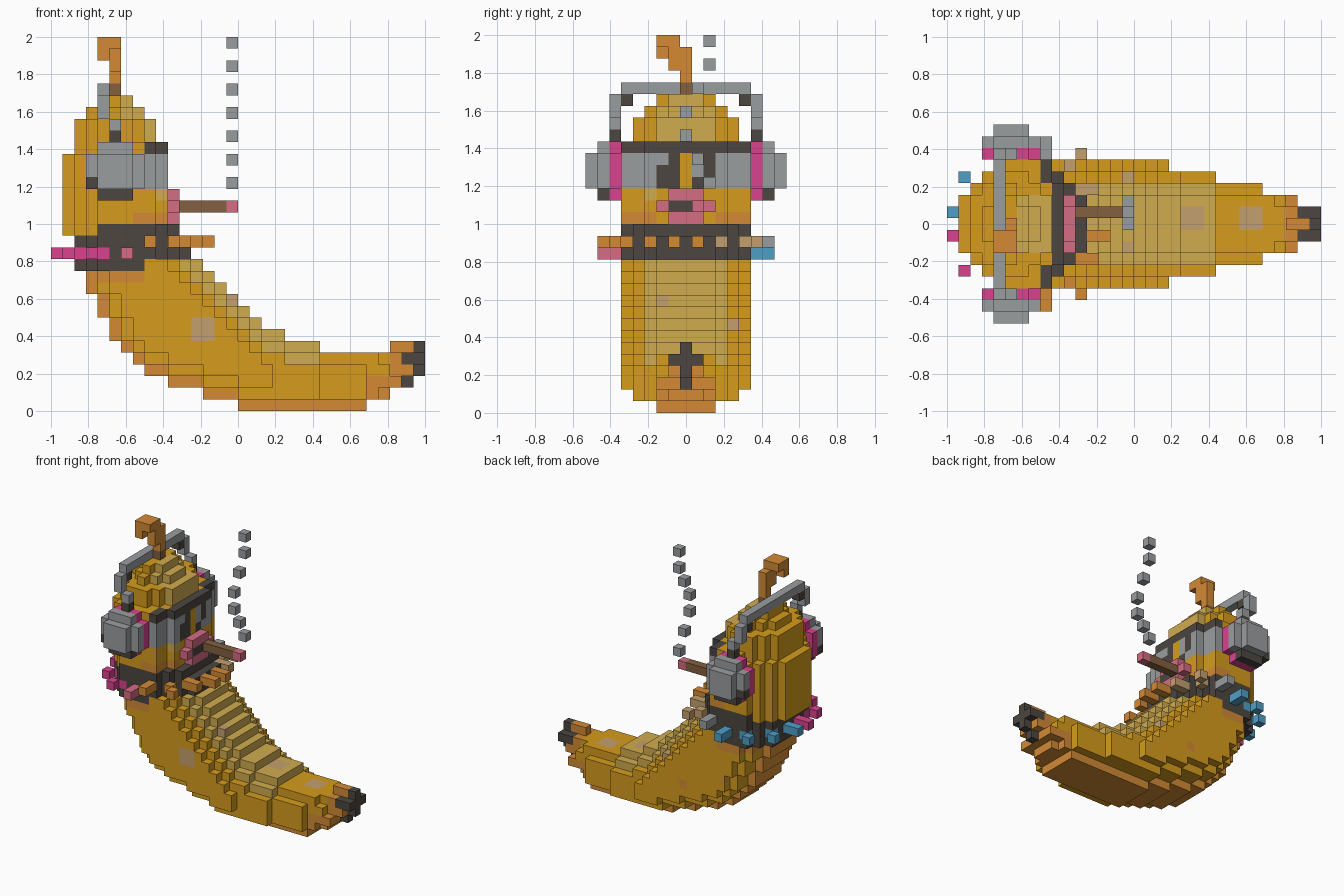
import bpy
import bmesh
from mathutils import Vector

old = bpy.data.objects.get("Cube")
if old:
    bpy.data.objects.remove(old, do_unlink=True)

CELL = 1 / 16
PALETTE = {
    "yellow": "D69C1D", "cream": "D1AC4F", "orange": "D38A35", "spot": "C4A06E",
    "dark": "4C4640", "grey": "9A9D9F", "pink": "DA428F", "rose": "D56C84",
    "blue": "4F9FC6", "brown": "83603F",
}
NAMES = list(PALETTE)


def make_material(name, code):
    rgb = []
    for n in range(3):
        c = int(code[2 * n:2 * n + 2], 16) / 255
        rgb.append(((c + 0.055) / 1.055) ** 2.4)
    mat = bpy.data.materials.new(name)
    mat.use_nodes = True
    mat.diffuse_color = (*rgb, 1)
    bsdf = mat.node_tree.nodes["Principled BSDF"]
    bsdf.inputs["Base Color"].default_value = (*rgb, 1)
    bsdf.inputs["Roughness"].default_value = 0.9
    return mat


MATERIALS = [make_material(n, c) for n, c in PALETTE.items()]
grid = {}  # (x, y, z) block -> (part, colour)


def fill(part, colour, xs, ys, zs):
    """Fill a box of blocks; each range includes both ends."""
    for x in range(xs[0], xs[-1] + 1):
        for y in range(ys[0], ys[-1] + 1):
            for z in range(zs[0], zs[-1] + 1):
                grid[x, y, z] = (part, colour)


# Side outline of the fruit: start and end of each row, from the ground up
ROWS = [(16, 27), (13, 29), (10, 31), (8, 32), (7, 32), (6, 23), (5, 20), (5, 18),
        (4, 17), (4, 16), (3, 15), (3, 14), (2, 13), (2, 12), (2, 12), (1, 11)]
ROWS += [(1, 10)] * 6 + [(2, 10), (2, 9), (2, 9), (3, 8), (4, 7)]
outline = {(x, z) for z, (a, b) in enumerate(ROWS) for x in range(a, b)}
outline |= {(x, 5) for x in (29, 30, 31)}


def depth(x, z, s):
    """Blocks to the inner (s=1, up and right) or outer (s=-1) edge."""
    n = 1
    while all((x + s * a, z + s * (n - a)) in outline for a in range(n + 1)):
        n += 1
    return n - 1


def is_collar(x, z):
    return z in (13, 14) or (z == 12 and x < 8) or (z == 15 and x > 3)


def half_width(x, z):
    if is_collar(x, z):
        return min(5, 1 + x, 13 - x)
    if z > 14:  # rounded head
        left, right = x - ROWS[z][0], ROWS[z][1] - 1 - x
        if z > 24:
            return min(28 - z, 1 + left, 1 + right)
        if z > 22:
            return min(4, 2 + left, 2 + right)
        return min(5, 2 + left, 3 + 2 * right)
    if x > 27:  # tapered tip
        if z == 5 or (x == 31 and z != 4) or (x == 30 and z == 2):
            return 0
        return 2 if x < 30 and z in (2, 3) and not (x == 29 and z == 3) else 1
    w = min(5, 2 + depth(x, z, 1), 2 + 2 * depth(x, z, -1))
    for limit, cap in ((27, 2), (23, 3), (19, 4)):
        if x >= limit:
            return min(w, cap)
    return w


def fruit_colour(x, y, z):
    if x == 31 or (x == 30 and (z == 2 or (z == 4 and y))):
        return "dark"
    if x > 28 or (x > 26 and z < 3) or (z < 12 and depth(x, z, -1) == 0):
        return "orange"
    if z in (11, 12) and x < 8:
        return "orange"
    if z > 22:
        return "cream" if x > 5 and abs(y) < 3 - (z == 26) else "yellow"
    if z == 16 and x > 6 and abs(y) > 2:
        return "orange"
    if z < 13 and x < 23 and abs(y) < 4 and depth(x, z, 1) < 2:
        return "cream"
    return "yellow"


# Fruit body, head and dark collar
for x, z in outline:
    w = half_width(x, z)
    for y in range(-w, w + 1):
        if is_collar(x, z):
            grid[x, y, z] = ("collar", "dark")
        else:
            part = "head" if z > 14 else "body"
            grid[x, y, z] = (part, fruit_colour(x, y, z))

# Bruise spots on the flanks, top, belly and cheek
fill("body", "spot", (12, 13), (-5,), (6, 7))
fill("body", "orange", (12,), (5,), (5,))
fill("body", "spot", (25, 26), (0, 1), (4,))
fill("body", "spot", (20, 21), (0, 1), (5,))
fill("body", "spot", (15,), (-2,), (9,))
fill("body", "spot", (15,), (4,), (7,))
fill("head", "cream", (9,), (-3,), (18,))

# Sunglasses on the front of the head
for x, y, z in list(grid):
    if x > 6 and 19 <= z <= 22 and (x + 1, y, z) not in grid:
        if z == 22:
            grid[x, y, z] = ("glasses_frame", "dark")
        elif y:
            shade = y == -1 or (y == -2 and z < 21) or (y == 1 and z == 19) \
                or (y == 2 and z > 19)
            grid[x, y, z] = ("glasses_lens", "dark" if shade else "grey")

# Lips, cigar and smoke puffs
fill("lips", "rose", (10,), (-1, 1), (16, 18))
fill("lips", "rose", (10,), (-2, 2), (17,))
fill("mouth", "dark", (10,), (-1, 0), (17,))
fill("cigar", "brown", (11, 14), (1,), (17,))
fill("cigar_tip", "rose", (15,), (1,), (17,))
for n, y in enumerate((2, 1, 0, 0, 1, 2, 2)):
    fill("smoke", "grey", (15,), (y,), (19 + 2 * n,))

# Curled stem
fill("stem", "brown", (5,), (0,), (27,))
fill("stem", "orange", (5,), (0,), (28, 30))
fill("stem", "orange", (5,), (-1,), (29, 30))
fill("stem", "orange", (4, 5), (-2, -1), (31,))
fill("stem", "orange", (4,), (-2,), (30,))

# Headphones: cushions, cups and band arms on both sides
for s in (-1, 1):
    for part, colour, y in (("ear_cushion", "pink", 6 * s), ("ear_cup", "grey", 7 * s)):
        fill(part, colour, (4, 6), (y,), (18, 22))
        fill(part, colour, (3, 7), (y,), (19, 21))
    fill("ear_cup", "grey", (4, 6), (8 * s,), (19, 21))
    fill("ear_cup", "dark", (4, 6), (7 * s,), (18,))
    fill("ear_cup", "dark", (3,), (7 * s,), (19,))
    fill("headband", "grey", (4,), (6 * s,), (25, 26))
    fill("headband", "grey", (5,), (6 * s,), (24,))
    fill("headband", "dark", (5,), (6 * s,), (23,))
    fill("headband", "dark", (4,), (5 * s,), (26,))
fill("headband", "grey", (4,), (-5, 5), (27,))


def flower(colour, z, *blocks):
    for x, y in blocks:
        fill("flowers", colour, (x,), (y,), (z,))


# Flower garland around the collar, lower at the back
for s, back, side, cheek, front in ((-1, "pink", "rose", "orange", "orange"),
                                    (1, "blue", "blue", "grey", "spot")):
    flower(back, 13, (0, s), (1, s), (1, 4 * s), (2, 3 * s), (3, 6 * s), (4, 5 * s))
    flower(side, 13, (6, 7 * s), (6, 6 * s))
    flower(cheek, 14, (8, 7 * s), (8, 6 * s))
    flower(front, 14, (11, 6 * s), (10, 5 * s), (12, 3 * s), (11, 3 * s))
    flower("orange", 14, (13, s), (12, s))


def build(part):
    """Make one mesh from the exposed block faces of a part."""
    bm = bmesh.new()
    verts = {}
    for cell, (owner, colour) in grid.items():
        if owner != part:
            continue
        for axis in range(3):
            for step in (0, 1):
                near = list(cell)
                near[axis] += 2 * step - 1
                if tuple(near) in grid:
                    continue
                ring = []
                for u, v in ((0, 0), (1, 0), (1, 1), (0, 1)):
                    p = list(cell)
                    p[axis] += step
                    p[(axis + 1) % 3] += u
                    p[(axis + 2) % 3] += v
                    p = tuple(p)
                    if p not in verts:
                        verts[p] = bm.verts.new(
                            Vector((p[0] - 16, p[1] - 0.5, p[2])) * CELL)
                    ring.append(verts[p])
                face = bm.faces.new(ring if step else ring[::-1])
                face.material_index = NAMES.index(colour)
    mesh = bpy.data.meshes.new(part)
    bm.to_mesh(mesh)
    bm.free()
    for mat in MATERIALS:
        mesh.materials.append(mat)
    bpy.context.collection.objects.link(bpy.data.objects.new(part, mesh))


for part in sorted({owner for owner, _ in grid.values()}):
    build(part)
